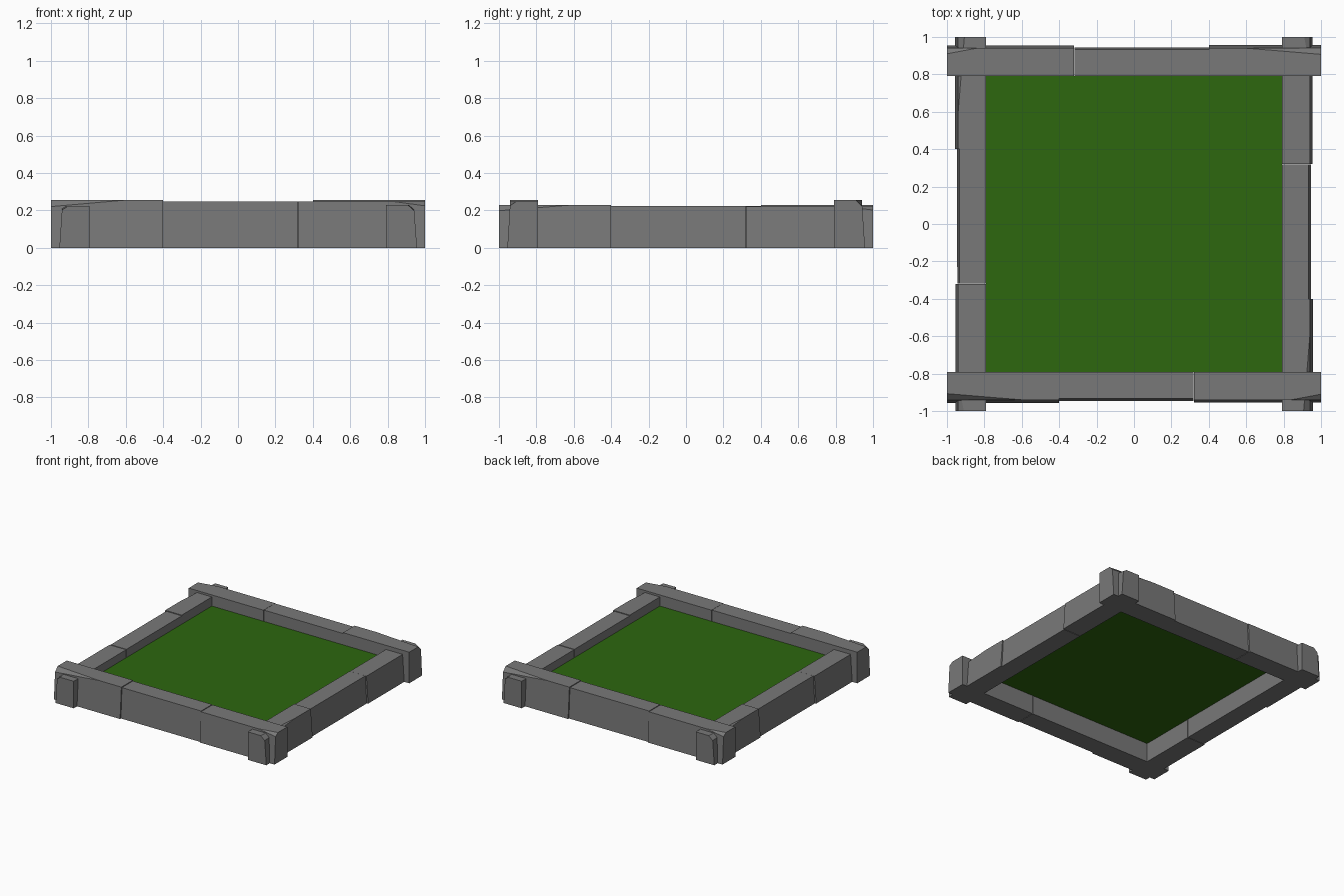
import bpy
import bmesh
from math import pi
from mathutils import Matrix, Vector

old = bpy.data.objects.get("Cube")
if old:
    bpy.data.objects.remove(old, do_unlink=True)


def make_material(name, color):
    mat = bpy.data.materials.new(name)
    mat.use_nodes = True
    mat.diffuse_color = color
    bsdf = mat.node_tree.nodes["Principled BSDF"]
    bsdf.inputs["Base Color"].default_value = color
    bsdf.inputs["Roughness"].default_value = 0.9
    return mat


STONE = make_material("stone grey", (0.19, 0.19, 0.19, 1))
GRASS = make_material("grass green", (0.026, 0.135, 0.0045, 1))
INNER = 0.79


def add_object(name, bm, mat):
    bmesh.ops.recalc_face_normals(bm, faces=bm.faces)
    mesh = bpy.data.meshes.new(name)
    bm.to_mesh(mesh)
    bm.free()
    mesh.materials.append(mat)
    obj = bpy.data.objects.new(name, mesh)
    bpy.context.collection.objects.link(obj)
    return obj


def chip_corner(bm, a, b, c):
    """Slice off the outer upper corner along the plane through three points."""
    a, b, c = Vector(a), Vector(b), Vector(c)
    normal = (b - a).cross(c - a).normalized()
    if normal.z < 0:
        normal.negate()
    cut = bmesh.ops.bisect_plane(
        bm, geom=bm.verts[:] + bm.edges[:] + bm.faces[:],
        plane_co=a, plane_no=normal, clear_outer=True)
    edges = [e for e in cut["geom_cut"] if isinstance(e, bmesh.types.BMEdge)]
    bmesh.ops.holes_fill(bm, edges=edges)


def stone_block(name, x0, x1, base, top, height, chip, turn, scale):
    """Block of the front wall with a leaning outer face, turned into place."""
    profile = [(-INNER, 0), (-base, 0), (-top, height), (-INNER, height)]
    bm = bmesh.new()
    face = bm.faces.new([bm.verts.new((x0, y, z)) for y, z in profile])
    grown = bmesh.ops.extrude_face_region(bm, geom=[face])
    moved = [v for v in grown["geom"] if isinstance(v, bmesh.types.BMVert)]
    bmesh.ops.translate(bm, verts=moved, vec=(x1 - x0, 0, 0))
    if face.is_valid and len(bm.faces) < 6:
        bm.faces.new(face.verts)
    if chip:
        length, inset, drop = chip
        end = x0 if x0 <= -1 else x1
        inward = 1 if end < 0 else -1
        lean = (base - top) * drop / height
        chip_corner(bm, (end + inward * length, -top, height),
                    (end, -top + inset, height),
                    (end, -top - lean, height - drop))
    bm.transform(Matrix.Rotation(turn * pi / 2, 4, "Z") @ Matrix.Diagonal((1, 1, scale, 1)))
    add_object(name, bm, STONE)


# Four walls of three stones each, turned around the garden bed
for turn, (side, scale) in enumerate([("front", 1), ("left", 0.9), ("back", 1), ("right", 0.9)]):
    stone_block(side + "_wall_long_chip_stone", -1, -0.4, 0.957, 0.94, 0.255,
                (0.4, 0.033, 0.035), turn, scale)
    stone_block(side + "_wall_middle_stone", -0.4, 0.318, 0.945, 0.932, 0.248,
                None, turn, scale)
    stone_block(side + "_wall_short_chip_stone", 0.322, 1, 0.955, 0.94, 0.246,
                (0.16, 0.03, 0.022), turn, scale)

# Grass sheet inside the walls
bm = bmesh.new()
bmesh.ops.create_grid(bm, x_segments=1, y_segments=1, size=INNER)
bmesh.ops.translate(bm, verts=bm.verts, vec=(0, 0, 0.155))
add_object("grass", bm, GRASS)
